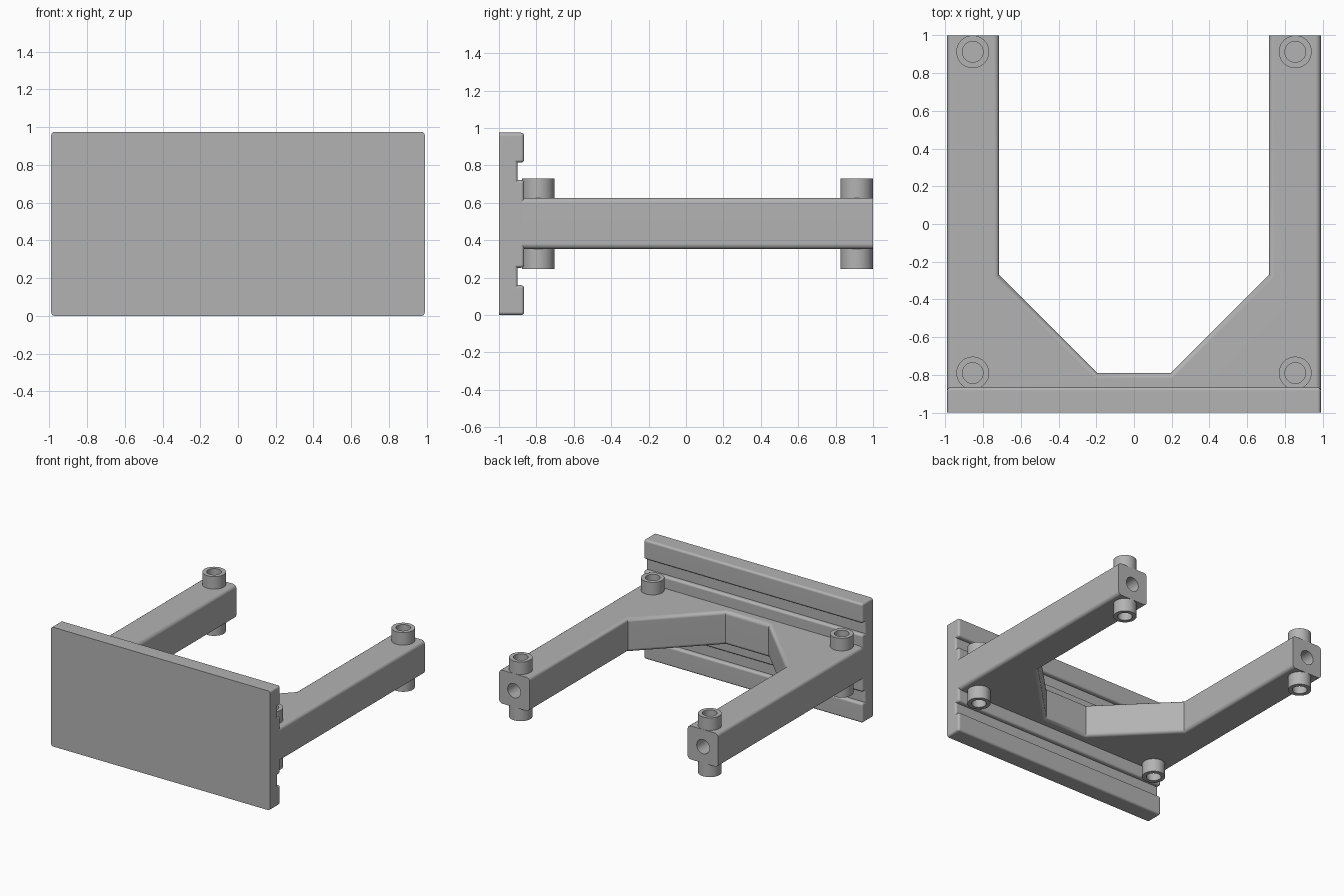
import bpy, bmesh, math
from mathutils import Matrix, Vector

cube = bpy.data.objects.get("Cube")
if cube:
    bpy.data.objects.remove(cube, do_unlink=True)

HALF_W, HEIGHT = 0.99, 0.975
FRONT, BACK, GROOVE = -1.0, -0.865, -0.9
FRAME_LOW, FRAME_HIGH = 0.353, 0.627
MID = HEIGHT / 2

grey = bpy.data.materials.new("plain grey")
grey.use_nodes = True
colour = (0.45, 0.45, 0.45, 1)
grey.diffuse_color = colour
grey.node_tree.nodes["Principled BSDF"].inputs["Base Color"].default_value = colour


def make_object(name, bm):
    bmesh.ops.recalc_face_normals(bm, faces=bm.faces)
    mesh = bpy.data.meshes.new(name)
    bm.to_mesh(mesh)
    bm.free()
    mesh.materials.append(grey)
    ob = bpy.data.objects.new(name, mesh)
    bpy.context.collection.objects.link(ob)
    return ob


def smooth(ob):
    ob.data.shade_smooth()
    ob.data.set_sharp_from_angle(angle=math.radians(35))
    normals = ob.modifiers.new("even normals", "WEIGHTED_NORMAL")
    normals.keep_sharp = True


def extrude_outline(points, direction):
    bm = bmesh.new()
    face = bm.faces.new([bm.verts.new(p) for p in points])
    made = bmesh.ops.extrude_face_region(bm, geom=[face], use_keep_orig=True)
    moved = [g for g in made["geom"] if isinstance(g, bmesh.types.BMVert)]
    bmesh.ops.translate(bm, verts=moved, vec=direction)
    bmesh.ops.recalc_face_normals(bm, faces=bm.faces)
    return bm


def round_edges(bm, rule, radius):
    edges = [e for e in bm.edges if e.is_convex and rule(*[v.co for v in e.verts])]
    bmesh.ops.bevel(bm, geom=edges, offset=radius, segments=4, profile=0.5,
                    affect="EDGES", clamp_overlap=True)


# Face plate: grooved section, sharp only around the flat front
lower = [(FRONT, 0), (BACK, 0), (BACK, 0.16), (GROOVE, 0.16), (GROOVE, 0.253), (BACK, 0.253)]
section = lower + [(y, HEIGHT - z) for y, z in reversed(lower)]
bm = extrude_outline([(-HALF_W, y, z) for y, z in section], Vector((2 * HALF_W, 0, 0)))
round_edges(bm, lambda a, b: max(a.y, b.y) > FRONT + 0.01, 0.026)
smooth(make_object("face_plate", bm))

# Forked frame: two arms joined by an angled web
half = [(HALF_W, -0.88), (HALF_W, 1), (0.715, 1), (0.715, -0.27), (0.195, -0.79)]
outline = half + [(-x, y) for x, y in reversed(half)]
bm = extrude_outline([(x, y, FRAME_LOW) for x, y in outline],
                     Vector((0, 0, FRAME_HIGH - FRAME_LOW)))
round_edges(bm, lambda a, b: abs(a.z - b.z) < 0.01
            and not (abs(a.y - b.y) < 0.01 and (a.y > 0.9 or a.y < -0.85)), 0.028)
frame = make_object("forked_frame", bm)

# Blind holes in the arm ends
bm = bmesh.new()
for side in (-1, 1):
    place = Matrix.Translation((side * 0.855, 1, MID)) @ Matrix.Rotation(math.pi / 2, 4, "X")
    bmesh.ops.create_cone(bm, cap_ends=True, segments=32, radius1=0.058, radius2=0.058,
                          depth=0.4, matrix=place)
cutter = make_object("end_hole_cutter", bm)
cutter.hide_render = True
cut = frame.modifiers.new("end holes", "BOOLEAN")
cut.operation, cut.object, cut.solver = "DIFFERENCE", cutter, "EXACT"
graph = bpy.context.evaluated_depsgraph_get()
drilled = bpy.data.meshes.new_from_object(frame.evaluated_get(graph))
frame.modifiers.clear()
frame.data = drilled
bpy.data.objects.remove(cutter, do_unlink=True)
smooth(frame)


# Hollow round bosses above and below each corner of the frame
def boss(name, x, y, up):
    bm = bmesh.new()
    wall = [(0.087, 0.1), (0.087, 0.242), (0.055, 0.242), (0.055, 0.145), (0, 0.145)]
    verts = [bm.verts.new((r, 0, h * up)) for r, h in wall]
    edges = [bm.edges.new(pair) for pair in zip(verts, verts[1:])]
    bmesh.ops.spin(bm, geom=verts + edges, axis=(0, 0, 1), cent=(0, 0, 0),
                   angle=math.tau, steps=40, use_merge=False)
    bmesh.ops.remove_doubles(bm, verts=bm.verts, dist=0.0005)
    # Close the buried end so the surface is solid
    bmesh.ops.holes_fill(bm, edges=[e for e in bm.edges if e.is_boundary], sides=0)
    ob = make_object(name, bm)
    ob.location = (x, y, MID)
    smooth(ob)


for side, x in (("left", 0.855), ("right", -0.855)):
    for end, y in (("front", -0.79), ("rear", 0.913)):
        for level, up in (("upper", 1), ("lower", -1)):
            boss(f"{level}_{end}_{side}_boss", x, y, up)
